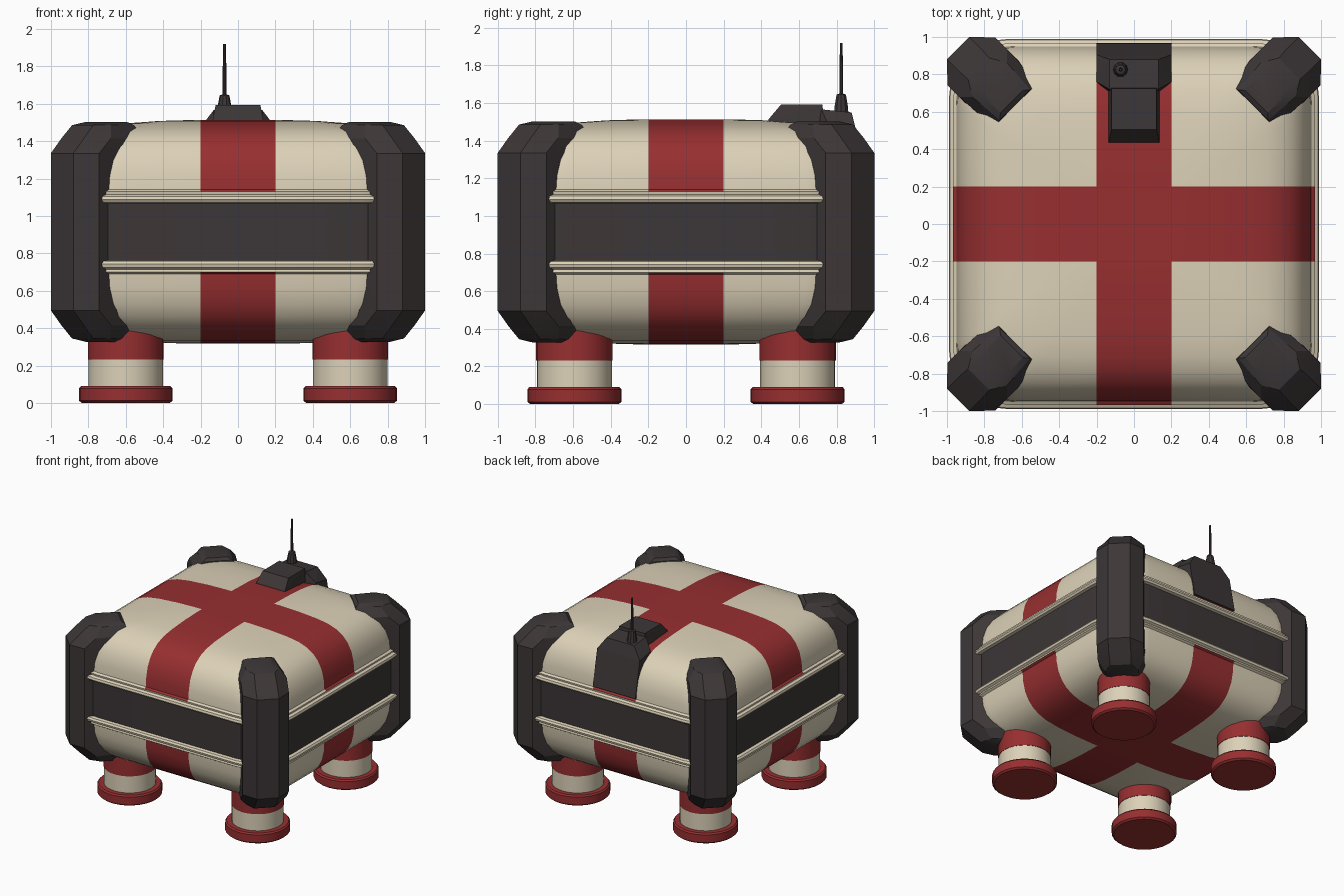
import bpy, bmesh, math
from mathutils import Vector

if "Cube" in bpy.data.objects:
    bpy.data.objects.remove(bpy.data.objects["Cube"])


def material(name, rgb):
    m = bpy.data.materials.new(name)
    m.diffuse_color = (*rgb, 1)
    m.use_nodes = True
    m.node_tree.nodes["Principled BSDF"].inputs["Base Color"].default_value = m.diffuse_color
    return m


CREAM = material("cream", (0.72, 0.64, 0.48))
RED = material("red", (0.31, 0.028, 0.03))
DARK = material("charcoal", (0.046, 0.037, 0.038))


def finish(bm, name, mats, angle=None):
    """Turn a bmesh into a named object."""
    bmesh.ops.recalc_face_normals(bm, faces=bm.faces)
    me = bpy.data.meshes.new(name)
    bm.to_mesh(me)
    bm.free()
    for m in mats:
        me.materials.append(m)
    ob = bpy.data.objects.new(name, me)
    bpy.context.collection.objects.link(ob)
    if angle:
        bpy.ops.object.select_all(action='DESELECT')
        ob.select_set(True)
        bpy.context.view_layer.objects.active = ob
        bpy.ops.object.shade_smooth_by_angle(angle=math.radians(angle))
    return ob


def loft(rings):
    """Skin a stack of equal-sized rings and cap both ends."""
    bm = bmesh.new()
    vs = [[bm.verts.new(p) for p in ring] for ring in rings]
    n = len(vs[0])
    for a, b in zip(vs, vs[1:]):
        for i in range(n):
            j = (i + 1) % n
            bm.faces.new((a[i], a[j], b[j], b[i]))
    bm.faces.new(vs[0])
    bm.faces.new(vs[-1])
    return bm


def hull(points):
    bm = bmesh.new()
    for p in points:
        bm.verts.new(p)
    bmesh.ops.convex_hull(bm, input=bm.verts)
    return bm


def circle(x, y, z, r, n=28):
    return [(x + r * math.cos(2 * math.pi * i / n),
             y + r * math.sin(2 * math.pi * i / n), z) for i in range(n)]


MID = 0.915  # height of the horizontal symmetry plane


def rounded_square(w, z, seg=8):
    r = 0.33 * w
    pts = []
    for q in range(4):
        cx = (w - r) * (1 if q in (0, 3) else -1)
        cy = (w - r) * (1 if q < 2 else -1)
        for k in range(seg + 1):
            a = math.pi / 2 * (q + k / seg)
            pts.append((cx + r * math.cos(a), cy + r * math.sin(a), z))
    return pts


# Padded body: (half width, height above the middle), mirrored downward
half = [(0.955, 0.152), (0.98, 0.157), (0.99, 0.172), (0.985, 0.19),
        (0.965, 0.2), (0.968, 0.215), (0.95, 0.226), (0.945, 0.3),
        (0.925, 0.385), (0.89, 0.45), (0.85, 0.495), (0.79, 0.535),
        (0.71, 0.563), (0.6, 0.58), (0.42, 0.593), (0.25, 0.598)]
profile = [(w, -h) for w, h in reversed(half)] + half
body = loft([rounded_square(w, MID + h) for w, h in profile])
for axis in ((1, 0, 0), (0, 1, 0)):
    for s in (-0.2, 0.2):
        bmesh.ops.bisect_plane(body, geom=body.verts[:] + body.edges[:] + body.faces[:],
                               plane_co=Vector(axis) * s, plane_no=axis)
# Dark middle band, cream ribs, red cross wrapped over top and bottom
for f in body.faces:
    c = f.calc_center_median()
    h = abs(c.z - MID)
    if h < 0.15:
        f.material_index = 2
    elif h > 0.22 and min(abs(c.x), abs(c.y)) < 0.2:
        f.material_index = 1
finish(body, "body", [CREAM, RED, DARK], 40)

# Corner posts: sections (height, inner u, v, middle u, v, outer u, v) on the diagonal
upper = [(0.42, 0.90, 0.18, 1.23, 0.18, 1.33, 0.085),
         (0.50, 0.88, 0.165, 1.14, 0.18, 1.25, 0.085),
         (0.57, 0.90, 0.115, 1.09, 0.13, 1.175, 0.08),
         (0.588, 0.925, 0.085, 1.04, 0.09, 1.09, 0.06)]
sections = [(-s[0], *s[1:]) for s in reversed(upper)] + upper
for name, sx, sy in (("front_left", -1, -1), ("front_right", 1, -1),
                     ("back_left", -1, 1), ("back_right", 1, 1)):
    rings = []
    for h, ui, vi, um, vm, uo, vo in sections:
        uv = [(ui, -vi), (um, -vm), (uo, -vo), (uo, vo), (um, vm), (ui, vi)]
        rings.append([(sx * (u + v) / math.sqrt(2), sy * (u - v) / math.sqrt(2), MID + h)
                      for u, v in uv])
    finish(loft(rings), name + "_corner_post", [DARK], 25)

    # Leg: red foot disc, cream shaft, red collar
    x, y = 0.6 * sx, 0.593 * sy
    leg = loft([circle(x, y, z, r) for z, r in
                ((0, 0.235), (0.012, 0.25), (0.078, 0.25), (0.09, 0.24), (0.09, 0.2),
                 (0.232, 0.2), (0.232, 0.203), (0.42, 0.203))])
    for f in leg.faces:
        f.material_index = 1 if 0.092 < f.calc_center_median().z < 0.231 else 0
    finish(leg, name + "_leg", [RED, CREAM], 35)

# Antenna housing on the back of the roof
front = [(sx * x, y, z) for sx in (-1, 1) for x, y, z in
         ((0.135, 0.43, 1.49), (0.135, 0.44, 1.515), (0.12, 0.505, 1.592),
          (0.12, 0.725, 1.592), (0.135, 0.735, 1.49))]
finish(hull(front), "antenna_housing", [DARK])
tail = [(sx * x, y, z) for sx in (-1, 1) for x, y, z in
        ((0.2, 0.965, 1.15), (0.2, 0.905, 1.45), (0.2, 0.76, 1.475), (0.2, 0.76, 1.15),
         (0.13, 0.88, 1.55), (0.13, 0.72, 1.566), (0.13, 0.70, 1.45))]
finish(hull(tail), "antenna_back_plate", [DARK])

# Antenna with stepped base
finish(loft([circle(-0.072, 0.825, z, r, 10) for z, r in
             ((1.53, 0.042), (1.59, 0.036), (1.645, 0.026), (1.65, 0.011),
              (1.78, 0.01), (1.92, 0.007))]), "antenna", [DARK], 30)
